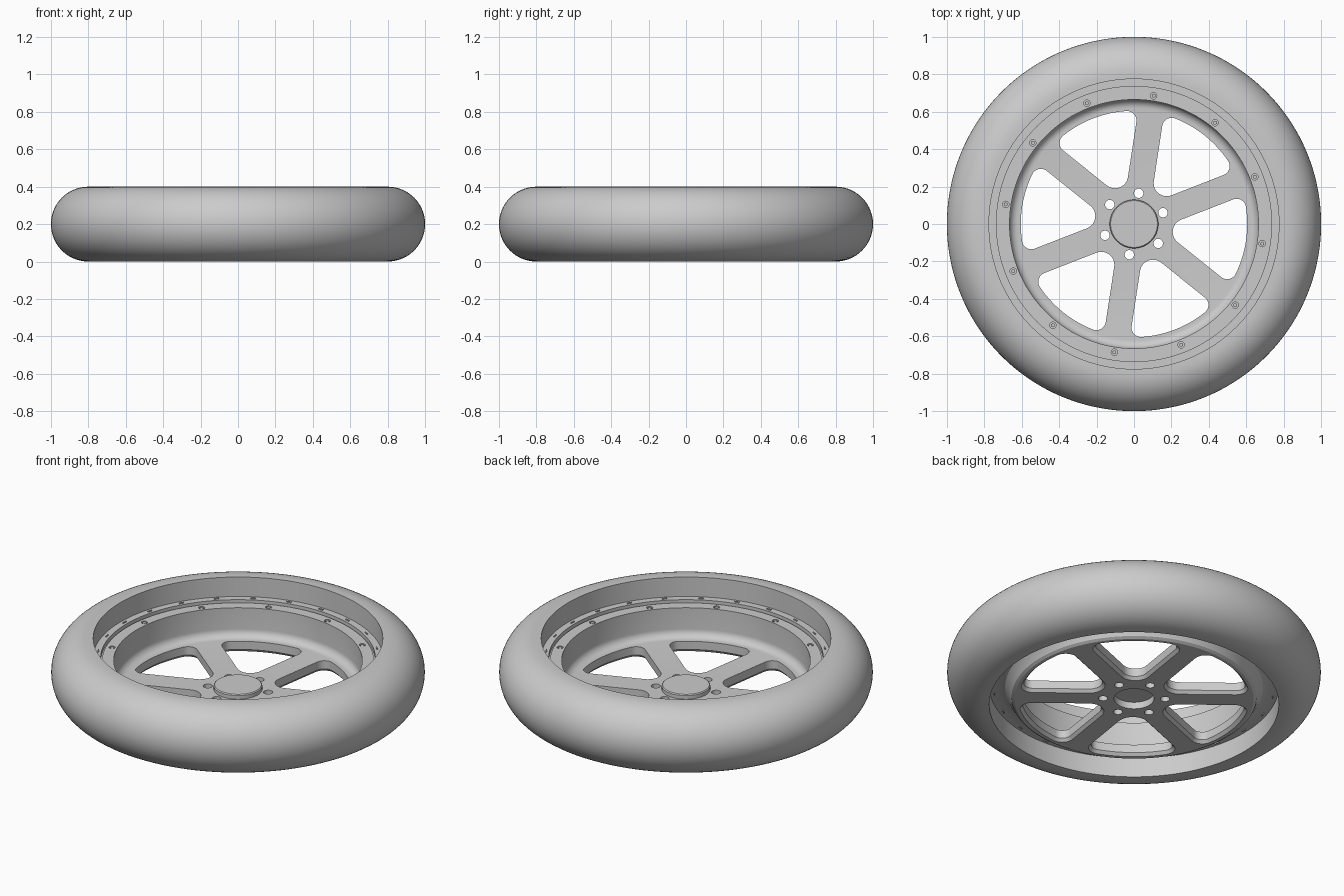
import bpy
import bmesh
from math import sin, cos, pi, radians
from mathutils import Matrix, Vector

cube = bpy.data.objects.get("Cube")
if cube:
    bpy.data.objects.remove(cube, do_unlink=True)

grey = bpy.data.materials.new("light grey")
grey.use_nodes = True
grey.diffuse_color = (0.6, 0.6, 0.6, 1)
grey.node_tree.nodes["Principled BSDF"].inputs["Base Color"].default_value = (0.6, 0.6, 0.6, 1)

TURN = radians(21.3)   # direction of the first spoke
SPOKES = 6


def finish(bm, name):
    """Turn a bmesh into a named grey object."""
    bmesh.ops.remove_doubles(bm, verts=bm.verts, dist=1e-5)
    bmesh.ops.recalc_face_normals(bm, faces=bm.faces)
    mesh = bpy.data.meshes.new(name)
    bm.to_mesh(mesh)
    bm.free()
    mesh.materials.append(grey)
    obj = bpy.data.objects.new(name, mesh)
    bpy.context.collection.objects.link(obj)
    return obj


def smooth(obj):
    bpy.ops.object.select_all(action='DESELECT')
    obj.select_set(True)
    bpy.context.view_layer.objects.active = obj
    bpy.ops.object.shade_smooth_by_angle(angle=radians(30))


def arc(cx, cy, r, start, end, steps):
    """Points along an arc, angles in degrees."""
    angles = [radians(start + (end - start) * i / steps) for i in range(steps + 1)]
    return [(cx + r * cos(a), cy + r * sin(a)) for a in angles]


def loft(bm, rings, closed=False):
    """Bridge equal rings of points; cap the ends unless closed."""
    loops = [[bm.verts.new(p) for p in ring] for ring in rings]
    pairs = list(zip(loops, loops[1:]))
    if closed:
        pairs.append((loops[-1], loops[0]))
    else:
        bm.faces.new(loops[0])
        bm.faces.new(loops[-1])
    for a, b in pairs:
        for i in range(len(a)):
            j = (i + 1) % len(a)
            bm.faces.new((a[i], a[j], b[j], b[i]))


def lathe(name, profile, steps=144):
    """Revolve a closed (radius, height) profile around z."""
    bm = bmesh.new()
    angles = [2 * pi * i / steps for i in range(steps)]
    loft(bm, [[(r * cos(a), r * sin(a), z) for r, z in profile] for a in angles], closed=True)
    bmesh.ops.dissolve_degenerate(bm, dist=1e-6, edges=bm.edges)
    return finish(bm, name)


def add_cylinder(bm, radius, angle, r, z0, z1, segments=20):
    place = Matrix.Translation(Vector((radius * cos(angle), radius * sin(angle), (z0 + z1) / 2)))
    bmesh.ops.create_cone(bm, cap_ends=True, segments=segments, radius1=r, radius2=r,
                          depth=z1 - z0, matrix=place)


def window(grow):
    """Rounded outline of the opening between two spokes."""
    corner, reach = 17.5, 0.555
    cx, cy = reach * cos(radians(corner)), reach * sin(radians(corner))
    pts = arc(0, 0, 0.605 + grow, -corner, corner, 14)
    pts += arc(cx, cy, 0.05 + grow, corner, 120, 10)[1:]
    pts += arc(0.28, 0, 0.07 + grow, 120, 240, 12)
    pts += arc(cx, -cy, 0.05 + grow, -120, -corner, 10)[:-1]
    return pts


# Tyre: half-round section with a straight inner wall
tyre = lathe("tyre", arc(0.8, 0.2, 0.2, 90, -90, 28) + [(0.775, 0), (0.775, 0.4)])
smooth(tyre)

# Rim: hub disc, barrel, bolt ring and bead seats in one section
rim_profile = [(0, 0.075), (0.107, 0.075), (0.107, 0.035), (0.64, 0.035), (0.655, 0.045),
               (0.67, 0.08), (0.69, 0.105), (0.72, 0.115), (0.78, 0.115), (0.78, 0.285),
               (0.735, 0.285), (0.735, 0.262), (0.727, 0.262), (0.727, 0.27), (0.665, 0.27)]
rim_profile += arc(0.62, 0.145, 0.045, 0, -90, 8) + [(0, 0.1)]
rim = lathe("rim", rim_profile)

# Cutter for spoke openings, hub bolt holes and ring bolt pockets
bm = bmesh.new()
for k in range(SPOKES):
    mid = TURN + pi / SPOKES + k * 2 * pi / SPOKES
    layers = [(0.0, 0.015), (0.035, 0.015), (0.052, 0), (0.16, 0)]
    loft(bm, [[(x * cos(mid) - y * sin(mid), x * sin(mid) + y * cos(mid), z)
               for x, y in window(g)] for z, g in layers])
    add_cylinder(bm, 0.166, TURN + k * 2 * pi / SPOKES, 0.025, 0, 0.16, 24)
for k in range(12):
    add_cylinder(bm, 0.693, TURN + k * pi / 6, 0.017, 0.256, 0.3)
cutter = finish(bm, "rim_cutter")
cutter.hide_render = True

cut = rim.modifiers.new("openings", 'BOOLEAN')
cut.operation = 'DIFFERENCE'
cut.solver = 'EXACT'
cut.object = cutter
bpy.ops.object.select_all(action='DESELECT')
rim.select_set(True)
bpy.context.view_layer.objects.active = rim
bpy.ops.object.modifier_apply(modifier=cut.name)
bpy.data.objects.remove(cutter, do_unlink=True)
smooth(rim)

# Hub cap with a softened rim
smooth(lathe("hub_cap", [(0, 0.09), (0.13, 0.09), (0.13, 0.122), (0.125, 0.127), (0, 0.127)], 72))

# Bolt heads sunk in the ring pockets
bm = bmesh.new()
for k in range(12):
    add_cylinder(bm, 0.693, TURN + k * pi / 6, 0.011, 0.25, 0.268, 6)
finish(bm, "ring_bolts")

# Small raised marks around both bead seats
bm = bmesh.new()
for z in (0.113, 0.287):
    for k in range(24):
        a = TURN + (k + 0.5) * pi / 12
        place = (Matrix.Rotation(a, 4, 'Z') @ Matrix.Translation((0.752, 0, z))
                 @ Matrix.Diagonal((0.006, 0.026, 0.008, 1)))
        bmesh.ops.create_cube(bm, size=1, matrix=place)
finish(bm, "bead_marks")
